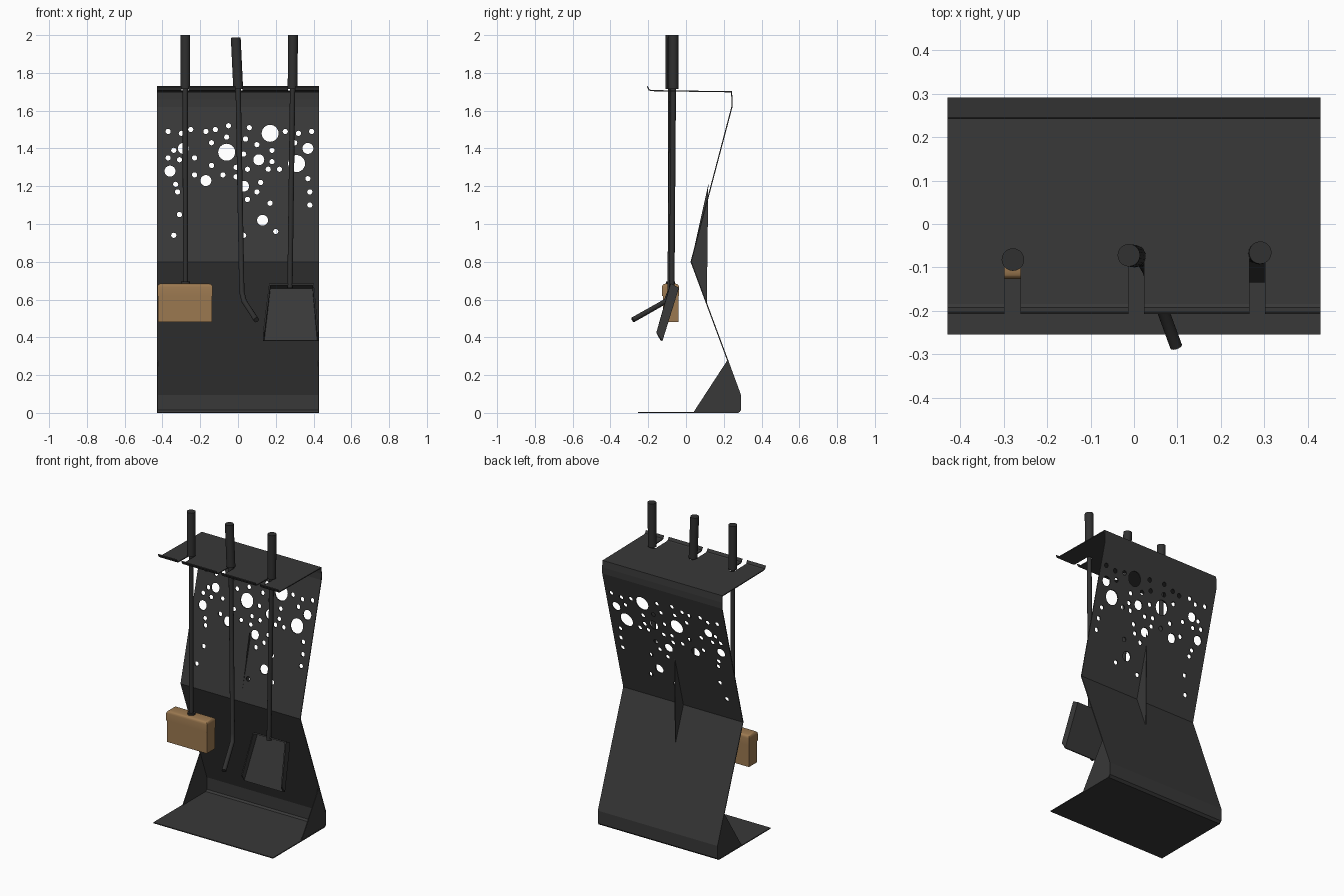
import bpy, bmesh, math
from mathutils import Vector

cube = bpy.data.objects.get("Cube")
if cube:
    bpy.data.objects.remove(cube, do_unlink=True)


def make_material(name, rgb):
    mat = bpy.data.materials.new(name)
    mat.use_nodes = True
    color = (*rgb, 1)
    mat.diffuse_color = color
    mat.node_tree.nodes["Principled BSDF"].inputs["Base Color"].default_value = color
    return mat


steel = make_material("dark steel", (0.04, 0.04, 0.04))
iron = make_material("black iron", (0.03, 0.03, 0.03))
wood = make_material("brush wood", (0.33, 0.19, 0.08))


def finish(name, bm, mat, smooth=False):
    bmesh.ops.recalc_face_normals(bm, faces=bm.faces)
    mesh = bpy.data.meshes.new(name)
    bm.to_mesh(mesh)
    bm.free()
    obj = bpy.data.objects.new(name, mesh)
    bpy.context.collection.objects.link(obj)
    obj.data.materials.append(mat)
    if smooth:
        bpy.ops.object.select_all(action="DESELECT")
        obj.select_set(True)
        bpy.context.view_layer.objects.active = obj
        bpy.ops.object.shade_smooth_by_angle(angle=math.radians(40))
    return obj


def add_prism(bm, outline, direction):
    """Extrude a closed outline of 3D points along a direction."""
    face = bm.faces.new([bm.verts.new(p) for p in outline])
    grown = bmesh.ops.extrude_face_region(bm, geom=[face], use_keep_orig=True)
    moved = [v for v in grown["geom"] if isinstance(v, bmesh.types.BMVert)]
    bmesh.ops.translate(bm, verts=moved, vec=direction)


def side_plate(name, x, outline, thickness=0.005):
    bm = bmesh.new()
    add_prism(bm, [(x - thickness / 2, y, z) for y, z in outline], (thickness, 0, 0))
    return finish(name, bm, steel)


def solidify(obj, thickness):
    mod = obj.modifiers.new("thickness", "SOLIDIFY")
    mod.thickness = thickness
    mod.offset = 0
    mod.use_even_offset = True


def tube(name, points, radius, mat, sides=20):
    """Sweep a circle along a path, mitred at the bends."""
    pts = [Vector(p) for p in points]
    bm = bmesh.new()
    rings = []
    for i, p in enumerate(pts):
        before = (p - pts[i - 1]).normalized() if i else Vector()
        after = (pts[i + 1] - p).normalized() if i + 1 < len(pts) else Vector()
        axis = (before + after).normalized()
        u = axis.cross(Vector((0, 1, 0))).normalized()
        v = axis.cross(u)
        angles = [math.tau * k / sides for k in range(sides)]
        rings.append([bm.verts.new(p + radius * (u * math.cos(a) + v * math.sin(a)))
                      for a in angles])
    for low, high in zip(rings, rings[1:]):
        for k in range(sides):
            n = (k + 1) % sides
            bm.faces.new((low[k], low[n], high[n], high[k]))
    bm.faces.new(rings[0])
    bm.faces.new(rings[-1])
    return finish(name, bm, mat, smooth=True)


def rounded_box(name, center, size, bevel, mat):
    bm = bmesh.new()
    bmesh.ops.create_cube(bm, size=1)
    bmesh.ops.scale(bm, verts=bm.verts, vec=size)
    bmesh.ops.translate(bm, verts=bm.verts, vec=center)
    if bevel:
        edges = [e for e in bm.edges if all(v.co.z > center[2] for v in e.verts)]
        bmesh.ops.bevel(bm, geom=edges, offset=bevel, segments=3, profile=0.5,
                        affect="EDGES")
    return finish(name, bm, mat, smooth=bool(bevel))


# Folded sheet stand: base, leaning back and top shelf
HALF = 0.43
profile = [(-0.255, 0.003), (0.275, 0.003), (0.288, 0.015), (0.288, 0.095),
           (0.22, 0.28), (0.027, 0.8), (0.243, 1.62), (0.244, 1.66),
           (0.24, 1.7), (-0.185, 1.706), (-0.195, 1.71), (-0.205, 1.728)]
bm = bmesh.new()
rails = [[bm.verts.new((x, y, z)) for y, z in profile] for x in (-HALF, HALF)]
for i in range(len(profile) - 1):
    bm.faces.new((rails[0][i], rails[1][i], rails[1][i + 1], rails[0][i + 1]))
stand = finish("folded_stand", bm, steel)
solidify(stand, 0.006)

# Round holes in the back, x and z in hundredths, grouped by radius
holes = {
    0.014: [(-37, 149), (-30, 148), (-25, 150), (-17, 149), (-12, 150), (-14, 143),
            (-6, 146), (-5, 152), (6, 151), (4, 145), (10, 142), (25, 149),
            (32, 148), (39, 149), (30, 143), (-34, 139), (-37, 135), (-31, 134),
            (-23, 135), (-14, 131), (-23, 126), (-33, 121), (-32, 117), (-31, 105),
            (-34, 94), (-8, 126), (-1, 130), (-1, 125), (3, 137), (5, 129),
            (10, 117), (5, 113), (12, 122), (16, 129), (18, 133), (18, 139),
            (22, 129), (17, 111), (20, 96), (3, 94), (37, 124), (38, 117), (38, 110)],
    0.029: [(37, 140), (11, 134), (-36, 128), (-17, 123), (13, 102), (3, 120),
            (-29, 140)],
    0.045: [(17, 148), (-6, 138), (31, 132)],
}
bm = bmesh.new()
for radius, spots in holes.items():
    sides = 12 if radius < 0.02 else 24
    for hx, hz in spots:
        ring = [(hx / 100 + radius * math.cos(math.tau * k / sides), -0.02,
                 hz / 100 + radius * math.sin(math.tau * k / sides))
                for k in range(sides)]
        add_prism(bm, ring, (0, 0.4, 0))

# Round-ended hanging slots in the shelf
SLOT = 0.018
for sx in (-0.28, 0.005, 0.284):
    outline = [(sx + SLOT, -0.25, 1.66), (sx + SLOT, -0.075, 1.66)]
    outline += [(sx + SLOT * math.cos(math.pi * k / 8),
                 -0.075 + SLOT * math.sin(math.pi * k / 8), 1.66) for k in range(1, 8)]
    outline += [(sx - SLOT, -0.075, 1.66), (sx - SLOT, -0.25, 1.66)]
    add_prism(bm, outline, (0, 0, 0.12))
cutter = finish("hole_cutter", bm, steel)
cutter.hide_render = True
cutter.hide_viewport = True
cutter.display_type = "WIRE"
cut = stand.modifiers.new("holes", "BOOLEAN")
cut.operation = "DIFFERENCE"
cut.solver = "EXACT"
cut.object = cutter

# Side gussets at the base and stiffening fin behind the bend
for side, x in (("left", HALF - 0.004), ("right", 0.004 - HALF)):
    side_plate(side + "_gusset", x,
               [(0.04, 0.004), (0.286, 0.004), (0.286, 0.095), (0.22, 0.28)])
side_plate("rear_fin", 0, [(0.027, 0.8), (0.11, 0.575), (0.118, 1.21)])

# Handles and rods of the three tools
tools = {
    "brush": [(-0.279, -0.082, 2), (-0.279, -0.082, 1.715), (-0.278, -0.082, 0.67)],
    "poker": [(-0.012, -0.072, 1.987), (0.001, -0.074, 1.715), (0.02, -0.085, 0.64),
              (0.032, -0.105, 0.592), (0.097, -0.282, 0.492)],
    "shovel": [(0.291, -0.066, 2), (0.289, -0.067, 1.715), (0.275, -0.075, 0.66)],
}
for name, path in tools.items():
    tube(name + "_handle", path[:2], 0.026, iron)
    tube(name + "_rod", path[1:], 0.014, iron)

# Brush head, bristle block and collar
rounded_box("brush_head", (-0.281, -0.082, 0.652), (0.292, 0.09, 0.065), 0.018, wood)
rounded_box("brush_bristles", (-0.281, -0.082, 0.55), (0.286, 0.082, 0.14), 0, wood)
tube("brush_collar", [(-0.278, -0.082, 0.68), (-0.278, -0.082, 0.695)], 0.024, iron)

# Shovel pan: floor, two side walls and a top wall
bm = bmesh.new()
floor, rim = [[bm.verts.new(p) for p in
               ((0.168, ty, tz), (0.398, ty, tz), (0.422, by, bz), (0.136, by, bz))]
              for ty, tz, by, bz in ((-0.042, 0.66, -0.13, 0.382),
                                     (-0.083, 0.682, -0.157, 0.425))]
bm.faces.new(floor)
for a, b in ((0, 1), (1, 2), (3, 0)):
    bm.faces.new((floor[a], floor[b], rim[b], rim[a]))
solidify(finish("shovel_pan", bm, steel), 0.008)
